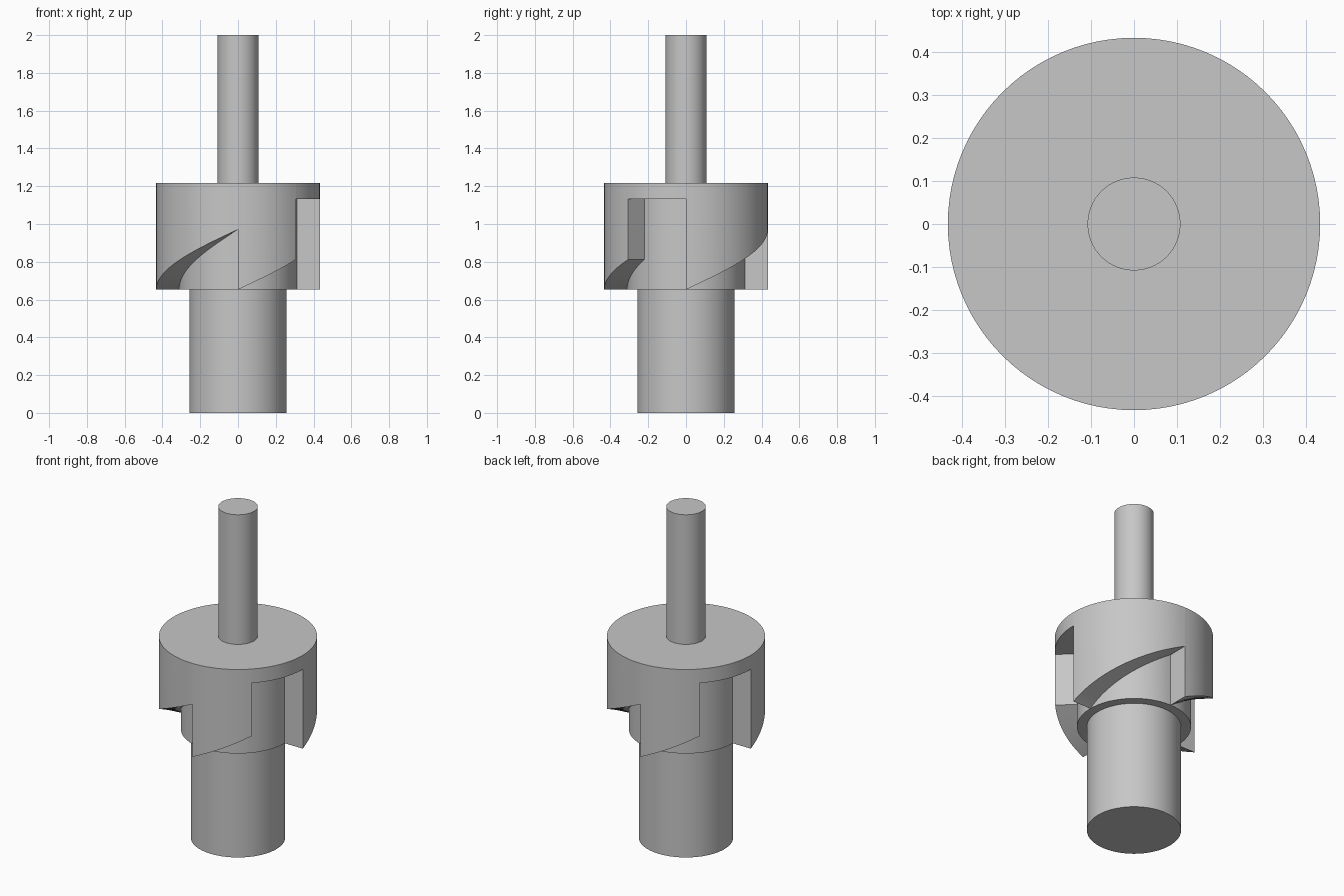
import bpy, bmesh, math

if "Cube" in bpy.data.objects:
    bpy.data.objects.remove(bpy.data.objects["Cube"])

SEG = 96                 # sides of every round part
QUARTER = SEG // 4
SHANK_R, PILOT_R, CORE_R, HEAD_R = 0.108, 0.258, 0.312, 0.433
HEAD_LOW, HEAD_TOP, TOP = 0.653, 1.217, 2.0
NOTCH_TOP = 1.132
RISE = 0.318             # climb of the tooth relief per quarter turn

steel = bpy.data.materials.new("steel_grey")
steel.use_nodes = True
grey = (0.57, 0.57, 0.57, 1)
steel.diffuse_color = grey
steel.node_tree.nodes["Principled BSDF"].inputs["Base Color"].default_value = grey


def point(step, r, z):
    a = math.tau * step / SEG
    return (r * math.cos(a), r * math.sin(a), z)


def add_face(bm, points):
    bm.faces.new([bm.verts.new(p) for p in points])


def finish(bm, name):
    bmesh.ops.remove_doubles(bm, verts=bm.verts, dist=1e-5)
    bmesh.ops.dissolve_degenerate(bm, dist=1e-5, edges=bm.edges)
    mesh = bpy.data.meshes.new(name)
    bm.to_mesh(mesh)
    bm.free()
    mesh.materials.append(steel)
    obj = bpy.data.objects.new(name, mesh)
    bpy.context.collection.objects.link(obj)
    bpy.ops.object.select_all(action='DESELECT')
    obj.select_set(True)
    bpy.context.view_layer.objects.active = obj
    bpy.ops.object.shade_smooth_by_angle(angle=math.radians(20))


def loft(bm, i, start, end):
    """Skin one angular slice between two (radius, height) profiles."""
    for j in range(len(start) - 1):
        add_face(bm, [point(i, *start[j]), point(i + 1, *end[j]),
                      point(i + 1, *end[j + 1]), point(i, *start[j + 1])])


def rod(name, radius, low, high, cap_low):
    """Round bar, capped only at its free end."""
    bm = bmesh.new()
    for i in range(SEG):
        loft(bm, i, [(radius, low), (radius, high)], [(radius, low), (radius, high)])
    ring = [point(i, radius, low if cap_low else high) for i in range(SEG)]
    add_face(bm, ring[::-1] if cap_low else ring)
    finish(bm, name)


def underside(i, offset):
    """Height of the cut underside in slice i, at its start (0) or end (1)."""
    k = i % (2 * QUARTER)
    if k >= 1.5 * QUARTER:
        return NOTCH_TOP
    return HEAD_LOW + RISE * (k % QUARTER + offset) / QUARTER


def head_profile(z):
    return [(PILOT_R, HEAD_LOW), (CORE_R, HEAD_LOW), (CORE_R, z),
            (HEAD_R, z), (HEAD_R, HEAD_TOP), (SHANK_R, HEAD_TOP)]


# Cutting head: helical tooth relief, with a chip notch before every second tooth
bm = bmesh.new()
for i in range(SEG):
    loft(bm, i, head_profile(underside(i, 0)), head_profile(underside(i, 1)))
    before, after = underside(i - 1, 1), underside(i, 0)
    if abs(before - after) > 0.01:      # radial tooth or notch wall
        add_face(bm, [point(i, CORE_R, after), point(i, HEAD_R, after),
                      point(i, HEAD_R, before), point(i, CORE_R, before)])
finish(bm, "cutting_head")

# Pilot below and shank above
rod("pilot", PILOT_R, 0, HEAD_LOW, True)
rod("shank", SHANK_R, HEAD_TOP, TOP, False)
